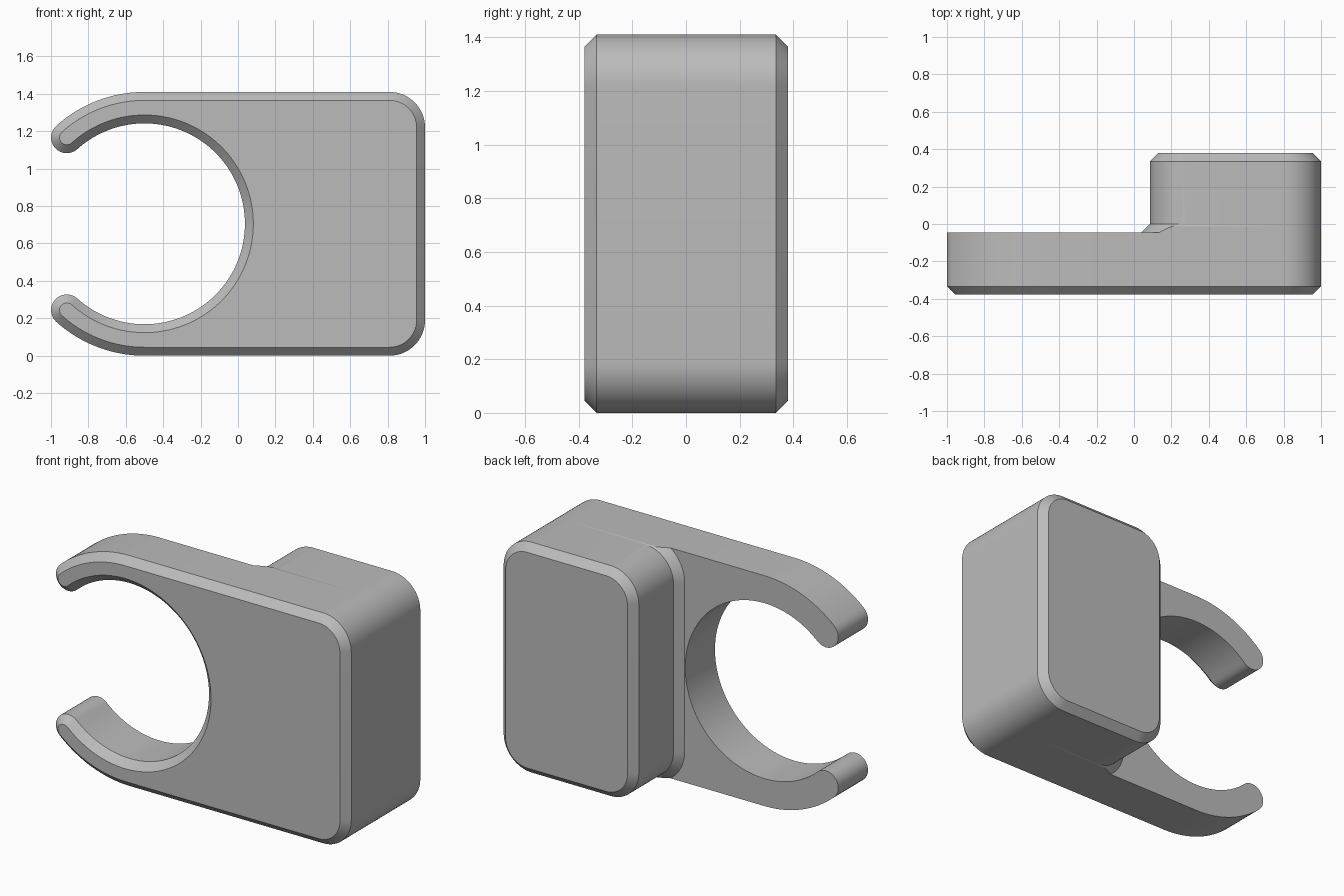
import bpy
import bmesh
from math import sin, cos, radians, sqrt

if "Cube" in bpy.data.objects:
    bpy.data.objects.remove(bpy.data.objects["Cube"])

HEIGHT, MID = 1.41, 0.705       # total height and its middle
HUB_X, HOLE_R = -0.5, 0.537     # clip opening
CORNER, CHAMFER = 0.19, 0.045
BLOCK_X = 0.085                 # inner side of the rear block
FRONT, STEP, BACK = -0.378, -0.045, 0.38

grey = bpy.data.materials.new("plain grey")
grey.use_nodes = True
colour = (0.5, 0.5, 0.5, 1)
grey.diffuse_color = colour
grey.node_tree.nodes["Principled BSDF"].inputs["Base Color"].default_value = colour


def arc(cx, cz, r, start, end, steps):
    """Points along an arc, angles in degrees."""
    angles = [radians(start + (end - start) * i / steps) for i in range(steps + 1)]
    return [(cx + r * cos(a), cz + r * sin(a)) for a in angles]


def clip_outline(inset):
    """Plate with an open ring clip and rounded finger tips."""
    tip = 132
    mid_r = (MID + HOLE_R) / 2
    tip_r = (MID - HOLE_R) / 2 - inset
    tip_x, tip_dz = HUB_X + mid_r * cos(radians(tip)), mid_r * sin(radians(tip))
    r, c = CORNER - inset, 1 - CORNER
    pts = arc(c, CORNER, r, -90, 0, 16)
    pts += arc(c, HEIGHT - CORNER, r, 0, 90, 16)
    pts += arc(HUB_X, MID, MID - inset, 90, tip, 20)
    pts += arc(tip_x, MID + tip_dz, tip_r, tip, tip + 180, 16)[1:-1]
    pts += arc(HUB_X, MID, HOLE_R + inset, tip, -tip, 96)
    pts += arc(tip_x, MID - tip_dz, tip_r, 180 - tip, 360 - tip, 16)[1:-1]
    pts += arc(HUB_X, MID, MID - inset, 360 - tip, 270, 20)
    return pts


def block_outline(inset, flare=0):
    """Rounded rectangle; flare widens the inner side, trimmed to the plate."""
    r, wide = CORNER - inset, CORNER - inset + flare
    left, right = BLOCK_X + CORNER, 1 - CORNER
    low, high = CORNER, HEIGHT - CORNER
    pts = arc(right, low, r, -90, 0, 16) + arc(right, high, r, 0, 90, 16)
    # The flared corner stops where it meets the plate edge
    reach = min(CORNER / wide, 1) if flare else 1
    side = sqrt(max(0, 1 - reach * reach))
    top = []
    for x, z in arc(left, high, wide, 90, 180, 32):
        top.append((min(x, left - wide * side), min(z, HEIGHT)))
    return pts + top + [(x, HEIGHT - z) for x, z in reversed(top)]


def loft(name, layers):
    """Skin a stack of (y, outline) layers and cap both ends."""
    bm = bmesh.new()
    rings = [[bm.verts.new((x, y, z)) for x, z in pts] for y, pts in layers]
    n = len(rings[0])
    for a, b in zip(rings, rings[1:]):
        for i in range(n):
            j = (i + 1) % n
            bm.faces.new((a[i], a[j], b[j], b[i]))
    bm.faces.new(rings[0])
    bm.faces.new(rings[-1])
    bmesh.ops.remove_doubles(bm, verts=bm.verts, dist=0.0001)
    bmesh.ops.recalc_face_normals(bm, faces=bm.faces)
    mesh = bpy.data.meshes.new(name)
    bm.to_mesh(mesh)
    bm.free()
    mesh.materials.append(grey)
    obj = bpy.data.objects.new(name, mesh)
    bpy.context.collection.objects.link(obj)
    bpy.ops.object.select_all(action="DESELECT")
    obj.select_set(True)
    bpy.context.view_layer.objects.active = obj
    bpy.ops.object.shade_smooth_by_angle(angle=radians(25))
    return obj


# Front plate with the open clip, chamfered on its front rim
loft("clip_plate", [
    (FRONT, clip_outline(CHAMFER)),
    (FRONT + CHAMFER, clip_outline(0)),
    (STEP, clip_outline(0)),
])

# Rear block, flared where it meets the plate and chamfered at the back
flare_steps = 6
layers = [(STEP + CHAMFER * i / flare_steps,
           block_outline(0, CHAMFER * (1 - i / flare_steps))) for i in range(flare_steps + 1)]
layers += [(BACK - CHAMFER, block_outline(0)), (BACK, block_outline(CHAMFER))]
loft("rear_block", layers)
